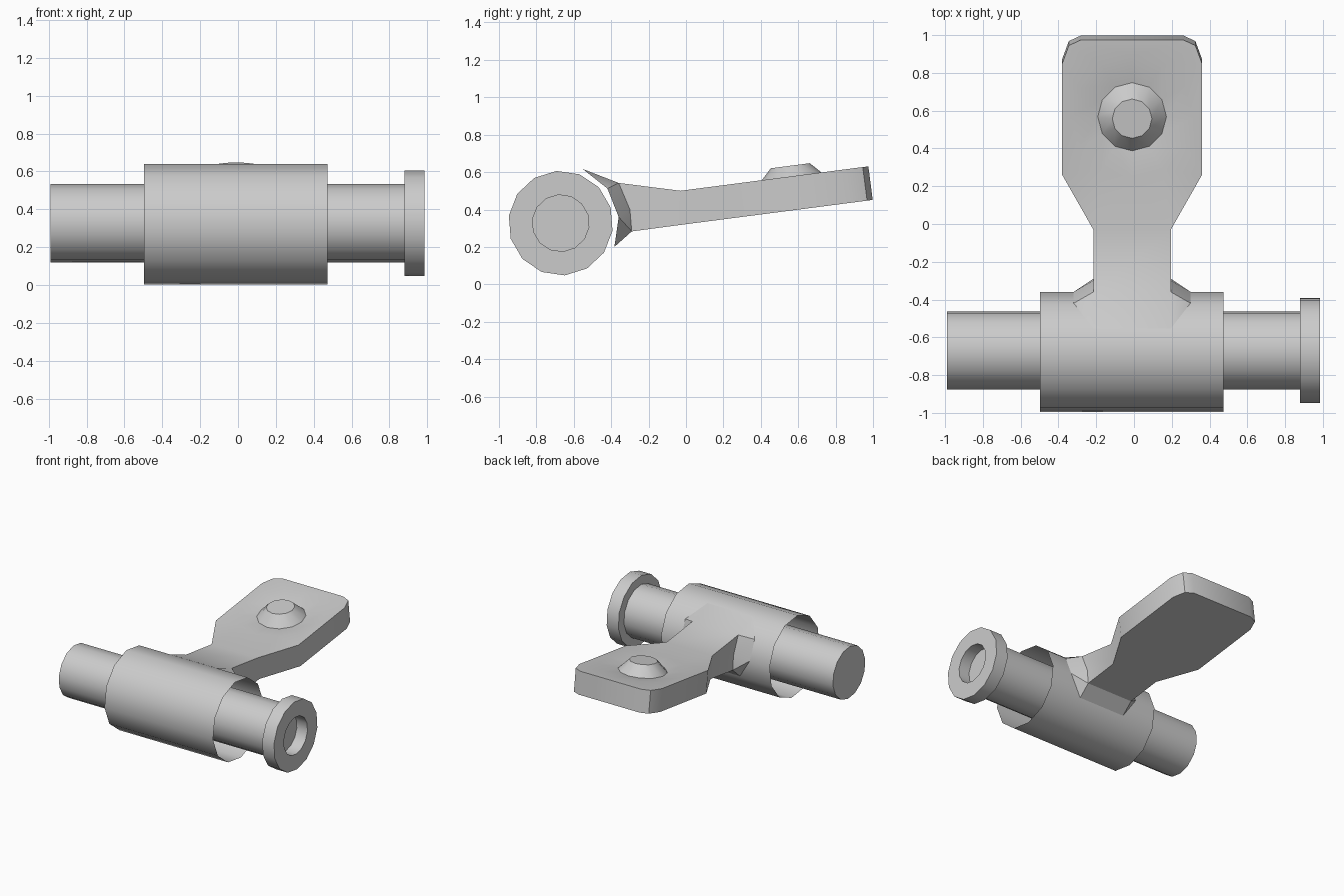
import bpy, bmesh
from math import cos, sin, radians, tau, atan
from mathutils import Vector

if "Cube" in bpy.data.objects:
    bpy.data.objects.remove(bpy.data.objects["Cube"])


def finish(name, bm, angle, recalc=True):
    if recalc:
        bmesh.ops.recalc_face_normals(bm, faces=bm.faces[:])
    me = bpy.data.meshes.new(name)
    bm.to_mesh(me)
    bm.free()
    ob = bpy.data.objects.new(name, me)
    bpy.context.collection.objects.link(ob)
    bpy.ops.object.select_all(action='DESELECT')
    ob.select_set(True)
    bpy.context.view_layer.objects.active = ob
    bpy.ops.object.shade_smooth_by_angle(angle=radians(angle))
    return ob


def stitch(bm, a, b):
    n = len(a)
    for i in range(n):
        j = (i + 1) % n
        bm.faces.new((a[i], a[j], b[j], b[i]))


def lathe_x(name, profile, cy, cz, sides, phase, caps):
    # turn an (x, radius) profile about an axis parallel to x
    bm = bmesh.new()
    rings = []
    for x, r in profile:
        angs = [radians(phase) + tau * k / sides for k in range(sides)]
        rings.append([bm.verts.new((x, cy + r * cos(a), cz + r * sin(a))) for a in angs])
    for a, b in zip(rings, rings[1:]):
        stitch(bm, b, a)
    if caps:
        bm.faces.new(rings[0][::-1])
        bm.faces.new(rings[-1])
    return finish(name, bm, 40, recalc=caps)


# pin with flanged, recessed end
lathe_x("pin", [(-0.99, 0.208), (0.88, 0.208), (0.88, 0.28), (0.985, 0.28),
                (0.985, 0.152), (0.89, 0.152)], -0.67, 0.327, 14, 94.5, True)

# open-ended sleeve around the pin
lathe_x("sleeve", [(-0.497, 0.321), (0.474, 0.321)], -0.678, 0.321, 12, 7, False)

# lever arm: tilted plate, neck and flared root
CX, SLOPE = -0.01, 0.13
tilt = atan(SLOPE)
normal = Vector((0, -sin(tilt), cos(tilt)))


def top_point(x, y):
    return Vector((CX + x, y, 0.504 + SLOPE * y))


bm = bmesh.new()
half = [(0.205, -0.03), (0.37, 0.26), (0.37, 0.85), (0.335, 0.945), (0.27, 0.975)]
outline = half + [(-x, y) for x, y in reversed(half)]
top = [bm.verts.new(top_point(x, y)) for x, y in outline]
bottom = [bm.verts.new(v.co - normal * 0.181) for v in top]
n = len(top)
for i in range(n - 1):
    bm.faces.new((top[i], bottom[i], bottom[i + 1], top[i + 1]))
bm.faces.new(bottom[::-1])


# dish and boss rings in the top of the plate
def ring(radius, height, sides=12):
    c = top_point(0, 0.565)
    along = Vector((0, cos(tilt), sin(tilt)))
    return [bm.verts.new(c + Vector((radius * sin(tau * k / sides), 0, 0))
                         + along * radius * cos(tau * k / sides) + normal * height)
            for k in range(sides)]


rings = [ring(0.325, 0), ring(0.182, -0.022), ring(0.105, 0.057)]
for a, b in zip(rings, rings[1:]):
    stitch(bm, a, b)
bm.faces.new(rings[-1])


def loop_edges(vs):
    return [bm.edges.get((vs[i], vs[(i + 1) % len(vs)])) or
            bm.edges.new((vs[i], vs[(i + 1) % len(vs)])) for i in range(len(vs))]


bmesh.ops.triangle_fill(bm, use_beauty=True, edges=loop_edges(top) + loop_edges(rings[0]))

# neck and flare, both sides
neck = [(0.205, -0.36, 0.542), (0.205, -0.30, 0.40), (0.205, -0.29, 0.283)]
flare = [(0.205, -0.553, 0.617), (0.31, -0.42, 0.512), (0.31, -0.36, 0.36), (0.205, -0.383, 0.20)]
ends = []
for s, t0, b0 in ((1, top[0], bottom[0]), (-1, top[-1], bottom[-1])):
    nt, nm, nb = [bm.verts.new((CX + s * x, y, z)) for x, y, z in neck]
    ft, f1, f2, fb = [bm.verts.new((CX + s * x, y, z)) for x, y, z in flare]
    for f in ((t0, b0, nb, nm, nt), (nt, ft, f1), (nt, f1, nm), (nm, f1, f2),
              (nm, f2, nb), (nb, f2, fb)):
        bm.faces.new(f)
    ends.append((t0, nt, ft, b0, nb, fb))
r, l = ends
for i, j in ((0, 1), (1, 2), (3, 4), (4, 5)):
    bm.faces.new((r[i], r[j], l[j], l[i]))
finish("lever_arm", bm, 30)
